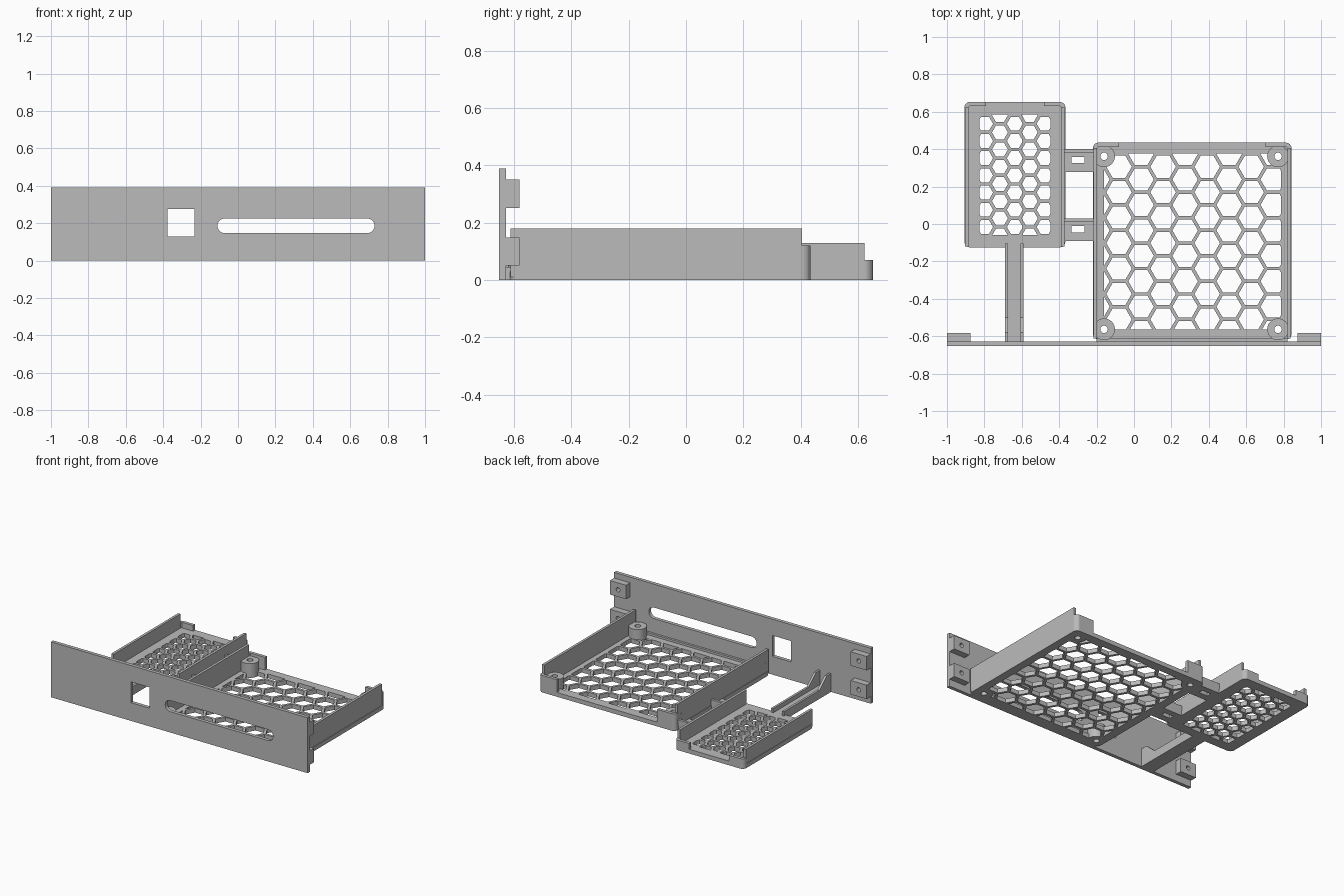
import bpy, bmesh, math
from mathutils import Vector

if "Cube" in bpy.data.objects:
    bpy.data.objects.remove(bpy.data.objects["Cube"])

grey = bpy.data.materials.new("plain grey")
grey.use_nodes = True
COLOUR = (0.5, 0.5, 0.5, 1)
grey.diffuse_color = COLOUR
grey.node_tree.nodes["Principled BSDF"].inputs["Base Color"].default_value = COLOUR


def make(name, bm):
    bmesh.ops.recalc_face_normals(bm, faces=bm.faces)
    mesh = bpy.data.meshes.new(name)
    bm.to_mesh(mesh)
    bm.free()
    mesh.materials.append(grey)
    ob = bpy.data.objects.new(name, mesh)
    bpy.context.scene.collection.objects.link(ob)
    return ob


def extrude(bm, pts, lo, hi, axis="z"):
    """Extrude a closed outline along one axis."""
    place = {"z": lambda a, b, h: (a, b, h),
             "y": lambda a, b, h: (a, h, b),
             "x": lambda a, b, h: (h, a, b)}[axis]
    low = [bm.verts.new(place(a, b, lo)) for a, b in pts]
    high = [bm.verts.new(place(a, b, hi)) for a, b in pts]
    bm.faces.new(low)
    bm.faces.new(high)
    for i in range(len(pts)):
        j = (i + 1) % len(pts)
        bm.faces.new((low[i], low[j], high[j], high[i]))


def prism(name, pts, lo, hi, axis="z"):
    bm = bmesh.new()
    extrude(bm, pts, lo, hi, axis)
    return make(name, bm)


def rect(a0, a1, b0, b1):
    return [(a0, b0), (a1, b0), (a1, b1), (a0, b1)]


def ngon(cx, cy, r, n):
    return [(cx + r * math.cos(i * math.tau / n), cy + r * math.sin(i * math.tau / n))
            for i in range(n)]


def rounded(a0, a1, b0, b1, r, n=6):
    pts = []
    for k, (a, b) in enumerate([(a1 - r, b1 - r), (a0 + r, b1 - r),
                                (a0 + r, b0 + r), (a1 - r, b0 + r)]):
        for i in range(n + 1):
            t = (k + i / n) * math.pi / 2
            pts.append((a + r * math.cos(t), b + r * math.sin(t)))
    return pts


def cut(ob, *cutters):
    for c in cutters:
        m = ob.modifiers.new("cut", "BOOLEAN")
        m.object, m.solver = c, "EXACT"
        c.hide_render = True
        c.hide_viewport = True
        c.display_type = "WIRE"


def honeycomb(name, area, start, pitch, web):
    """Hexagon cutters on a grid, trimmed to a rectangle."""
    x0, x1, y0, y1 = area
    step = pitch * math.sqrt(3) / 2
    bm = bmesh.new()
    for i in range(-12, 13):
        for j in range(-12, 13):
            x = start[0] + i * step
            y = start[1] + (j + (i % 2) / 2) * pitch
            if x0 - step < x < x1 + step and y0 - pitch < y < y1 + pitch:
                extrude(bm, ngon(x, y, (pitch - web) / math.sqrt(3), 6), -0.05, 0.1)
    for co, no in [((x0, 0, 0), (-1, 0, 0)), ((x1, 0, 0), (1, 0, 0)),
                   ((0, y0, 0), (0, -1, 0)), ((0, y1, 0), (0, 1, 0))]:
        geom = bm.verts[:] + bm.edges[:] + bm.faces[:]
        bmesh.ops.bisect_plane(bm, geom=geom, plane_co=co, plane_no=no, clear_outer=True)
        bmesh.ops.holes_fill(bm, edges=[e for e in bm.edges if e.is_boundary])
    return make(name, bm)


FLOOR = 0.03


def tray(name, x0, x1, y0, y1, height, tab_height, tab_len, wall, grid):
    r = 0.03
    floor = prism(name + "_floor", rounded(x0, x1, y0, y1, r), 0, FLOOR)
    cut(floor, grid)
    for side, ox, s in (("right", x0, 1), ("left", x1, -1)):
        prism(f"{name}_{side}_wall", rect(ox + s * 0.004, ox + s * wall, y0 + 0.005, y1 - r), 0.01, height)
        arc = [(ox + s * (r - r * math.cos(i * math.pi / 12)),
                y1 - r + r * math.sin(i * math.pi / 12)) for i in range(7)]
        end = ox + s * tab_len
        prism(f"{name}_{side}_rear_tab", arc + [(end, y1), (end, y1 - 0.022), (ox + s * r, y1 - 0.022),
                                                (ox + s * wall, y1 - r)], 0.01, tab_height)
    return floor


# Front panel with window and long slot
panel = prism("front_panel", rect(-1, 1, 0, 0.39), -0.653, -0.628, "y")
cut(panel,
    prism("window_cutter", rect(-0.377, -0.233, 0.128, 0.275), -0.8, -0.5, "y"),
    prism("slot_cutter", rounded(-0.11, 0.73, 0.147, 0.225, 0.0389, 10), -0.8, -0.5, "y"))

# Mounting lugs behind the panel ends
for side, x0 in (("right", -1), ("left", 0.875)):
    for level, z0 in (("lower", 0.05), ("upper", 0.252)):
        lug = prism(f"{side}_{level}_lug", rect(x0, x0 + 0.125, z0, z0 + 0.098), -0.63, -0.582, "y")
        cut(lug, prism(f"{side}_{level}_lug_cutter", ngon(x0 + 0.0625, z0 + 0.049, 0.015, 16),
                       -0.62, -0.5, "y"))

# Large tray
big_grid = honeycomb("large_grid_cutter", (-0.16, 0.785, -0.565, 0.377), (-0.08, 0.306), 0.136, 0.018)
big = tray("large_tray", -0.22, 0.842, -0.617, 0.435, 0.18, 0.12, 0.14, 0.022, big_grid)
prism("large_tray_front_lip", rect(-0.2, 0.822, 0, 0.045), -0.63, -0.612, "y")

# Screw bosses in the large tray corners
for fx, x in (("right", -0.16), ("left", 0.77)):
    for fy, y in (("front", -0.563), ("rear", 0.362)):
        boss = prism(f"{fy}_{fx}_boss", ngon(x, y, 0.058, 32), 0, 0.1)
        hole = prism(f"{fy}_{fx}_boss_cutter", ngon(x, y, 0.02, 20), -0.1, 0.3)
        cut(boss, hole)
        cut(big, hole)

# Small tray
small_grid = honeycomb("small_grid_cutter", (-0.825, -0.447, -0.06, 0.585), (-0.637, 0.26), 0.092, 0.018)
tray("small_tray", -0.907, -0.367, -0.125, 0.653, 0.13, 0.07, 0.115, 0.022, small_grid)

# Slotted bridges between the trays
for label, y in (("rear", 0.4), ("front", 0.03)):
    bridge = prism(f"{label}_bridge", rect(-0.375, -0.21, y - 0.122, y), 0, FLOOR)
    cut(bridge, prism(f"{label}_bridge_cutter", rect(-0.333, -0.265, y - 0.075, y - 0.042), -0.1, 0.2))
    prism(f"{label}_bridge_rib", rect(-0.375, -0.21, y - 0.018, y), 0, 0.07)

# Ribbed arm from the panel to the small tray
prism("arm_floor", rect(-0.69, -0.59, -0.63, -0.12), 0, FLOOR)
rib = [(-0.63, 0), (-0.105, 0), (-0.105, 0.06), (-0.5, 0.06), (-0.58, 0.13), (-0.63, 0.13)]
for side, x in (("right", -0.69), ("left", -0.606)):
    prism(f"arm_{side}_rib", rib, x, x + 0.016, "x")

# Smooth the round bosses, keeping edges sharp
for ob in bpy.context.scene.objects:
    ob.select_set(ob.type == "MESH" and ob.name.endswith("boss"))
    if ob.select_get():
        bpy.context.view_layer.objects.active = ob
bpy.ops.object.shade_smooth_by_angle()
